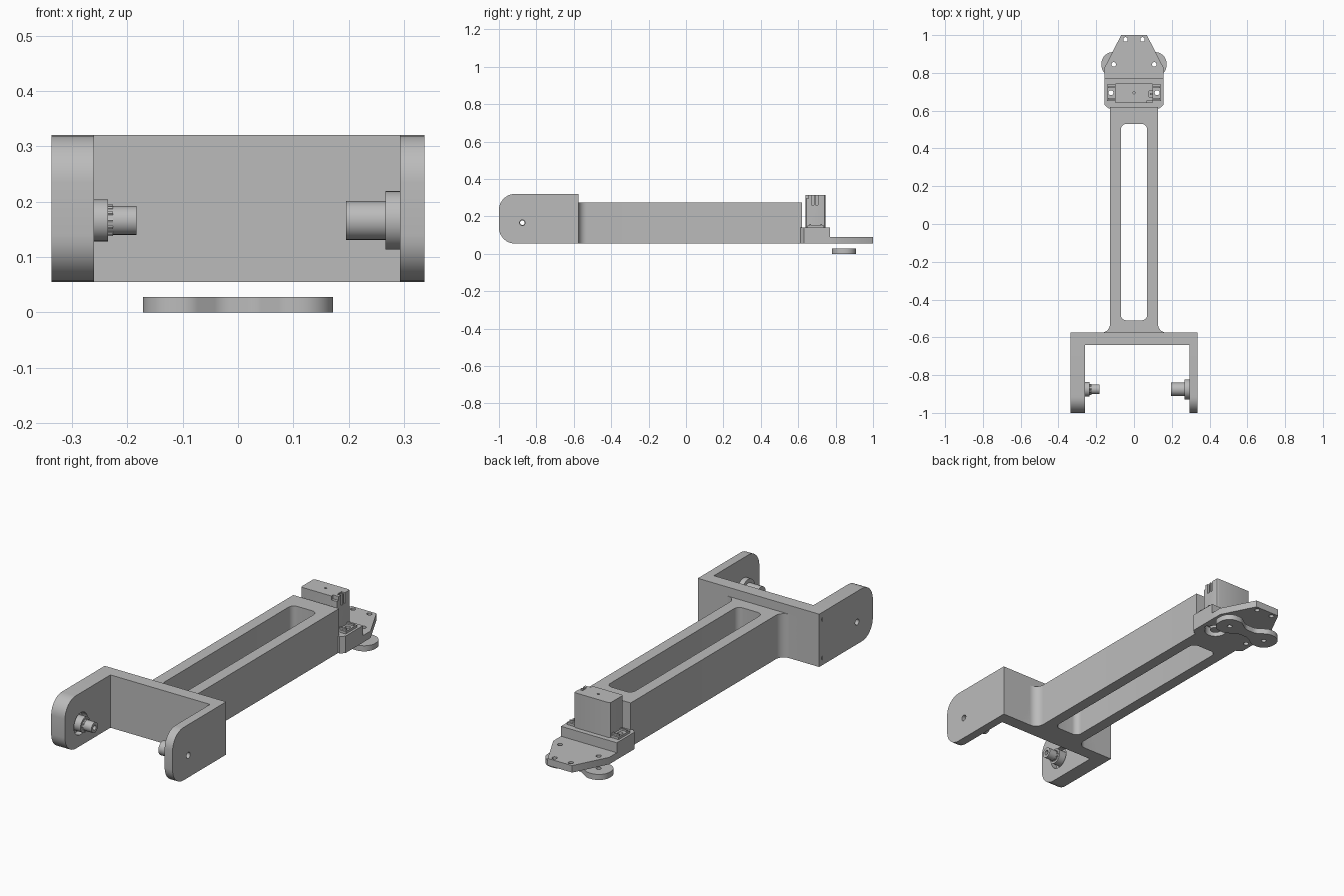
import bpy, bmesh, math
from mathutils import Vector, Matrix

cube = bpy.data.objects.get("Cube")
if cube:
    bpy.data.objects.remove(cube, do_unlink=True)

grey = bpy.data.materials.new("light grey plastic")
grey.use_nodes = True
colour = (0.5, 0.5, 0.5, 1)
grey.diffuse_color = colour
grey.node_tree.nodes["Principled BSDF"].inputs["Base Color"].default_value = colour


def rounded(corners, steps=8):
    """Outline from (u, v, radius) corners, each replaced by an arc."""
    out = []
    for i, (u, v, r) in enumerate(corners):
        p = Vector((u, v))
        if r == 0:
            out.append(p)
            continue
        a = (Vector(corners[i - 1][:2]) - p).normalized()
        b = (Vector(corners[(i + 1) % len(corners)][:2]) - p).normalized()
        half = a.angle(b) / 2
        c = p + (a + b).normalized() * (r / math.sin(half))
        start = p + a * (r / math.tan(half)) - c
        end = p + b * (r / math.tan(half)) - c
        turn = math.atan2(start.x * end.y - start.y * end.x, start.dot(end))
        for k in range(steps + 1):
            out.append(c + Matrix.Rotation(turn * k / steps, 2) @ start)
    return out


def mirrored(half):
    return half + [(-u, v, r) for u, v, r in reversed(half)]


def rect(u0, u1, v0, v1, r=0):
    return rounded([(u0, v0, r), (u1, v0, r), (u1, v1, r), (u0, v1, r)])


def circle(u, v, r, n=32):
    return [Vector((u + r * math.cos(math.tau * k / n),
                    v + r * math.sin(math.tau * k / n))) for k in range(n)]


def prism(name, outline, lo, hi, axis="z"):
    """Extrude an outline along z (outline in x, y) or x (outline in y, z)."""
    def place(p, h):
        return (p.x, p.y, h) if axis == "z" else (h, p.x, p.y)
    bm = bmesh.new()
    face = bm.faces.new([bm.verts.new(place(p, lo)) for p in outline])
    top = bmesh.ops.extrude_face_region(bm, geom=[face])["geom"]
    shift = Vector((0, 0, hi - lo)) if axis == "z" else Vector((hi - lo, 0, 0))
    bmesh.ops.translate(bm, vec=shift, verts=[g for g in top if isinstance(g, bmesh.types.BMVert)])
    bmesh.ops.recalc_face_normals(bm, faces=bm.faces)
    mesh = bpy.data.meshes.new(name)
    bm.to_mesh(mesh)
    bm.free()
    mesh.materials.append(grey)
    ob = bpy.data.objects.new(name, mesh)
    bpy.context.collection.objects.link(ob)
    return ob


def activate(ob):
    bpy.ops.object.select_all(action="DESELECT")
    ob.select_set(True)
    bpy.context.view_layer.objects.active = ob


def cut(ob, *cutters):
    activate(ob)
    for cutter in cutters:
        cutter.hide_render = True
        mod = ob.modifiers.new("cut", "BOOLEAN")
        mod.object = cutter
        mod.solver = "EXACT"
        bpy.ops.object.modifier_apply(modifier=mod.name)
        bpy.data.objects.remove(cutter, do_unlink=True)


def hole(u, v, r, lo, hi, axis="z"):
    return prism("cutter", circle(u, v, r), lo, hi, axis)


BASE, TOP, FRONT, BACK = 0.055, 0.32, -1.0, -0.575
PIN_Y, PIN_Z = -0.875, 0.166
SERVO_Y, HORN_Y = 0.695, 0.845

# Fork: two cheeks with rounded front corners and a cross wall
cheek = rounded([(FRONT, BASE, 0.085), (-0.6, BASE, 0), (-0.6, TOP, 0), (FRONT, TOP, 0.085)])
right_cheek = prism("right_fork_cheek", cheek, -0.337, -0.26, "x")
left_cheek = prism("left_fork_cheek", cheek, 0.293, 0.337, "x")
cut(right_cheek, hole(PIN_Y, PIN_Z, 0.055, -0.29, -0.2, "x"),
    hole(PIN_Y, PIN_Z, 0.015, -0.4, -0.28, "x"))
cut(left_cheek, hole(PIN_Y, PIN_Z, 0.015, 0.28, 0.4, "x"))
wall = prism("fork_cross_wall", rect(-0.337, 0.337, -0.64, BACK), BASE, TOP)
cut(wall, *[hole(-0.607, z, 0.013, -0.4, -0.3, "x") for z in (0.09, 0.285)])

# Pivot pins: wide collar and narrower shaft, with a bored centre
pins = [("right_pin_collar", 0.038, -0.295, -0.235), ("right_pin_shaft", 0.026, -0.24, -0.183),
        ("left_pin_collar", 0.053, 0.267, 0.3), ("left_pin_shaft", 0.035, 0.195, 0.27)]
for name, r, lo, hi in pins:
    pin = prism(name, circle(PIN_Y, PIN_Z, r), lo, hi, "x")
    cut(pin, hole(PIN_Y, PIN_Z, 0.012, lo - 0.1, hi + 0.1, "x"))
# Fine teeth on the right shaft
for k in range(12):
    a = math.tau * k / 12
    y, z = PIN_Y + 0.025 * math.cos(a), PIN_Z + 0.025 * math.sin(a)
    prism("spline_tooth", circle(y, z, 0.004, 6), -0.236, -0.226, "x")

# Arm: long slotted beam with fillets where it meets the fork
arm = prism("arm_beam", rounded(mirrored([
    (0.25, -0.59, 0), (0.25, BACK, 0), (0.127, BACK, 0.045), (0.127, 0.62, 0)])), BASE, 0.275)
cut(arm, prism("cutter", rect(-0.07, 0.07, -0.51, 0.53, 0.03), 0, 0.4))

# Servo mount block with a shaft opening underneath
mount = prism("servo_mount", rounded(mirrored([
    (0.135, 0.612, 0), (0.155, 0.63, 0), (0.155, 0.77, 0)])), BASE, 0.14)
cut(mount, hole(0.07, SERVO_Y, 0.052, 0, 0.1),
    *[hole(s * 0.122, SERVO_Y, 0.013, 0, 0.3) for s in (-1, 1)])
prism("servo_output_shaft", circle(0.07, SERVO_Y, 0.026), 0.06, 0.11)

# Tapered end plate with four screw holes
plate = prism("end_plate", rounded(mirrored([
    (0.155, 0.765, 0), (0.155, 0.83, 0), (0.068, 1.0, 0)])), BASE, 0.09)
screws = [(s * x, y) for s in (-1, 1) for x, y in ((0.045, 0.977), (0.107, HORN_Y))]
cut(plate, *[hole(x, y, 0.012, 0, 0.2) for x, y in screws])

# Servo: tall case with a cable notch in its left end
case = prism("servo_case", rounded([
    (-0.1, 0.64, 0.008), (0.1, 0.64, 0.008), (0.1, 0.745, 0.008), (-0.1, 0.745, 0.008)], 3), 0.13, 0.315)
cut(case, prism("cutter", rect(0.08, 0.2, 0.672, 0.705), 0.262, 0.4),
    prism("cutter", rect(0.07, 0.2, 0.6, 0.655), 0.295, 0.4),
    hole(0, SERVO_Y, 0.006, 0.305, 0.4))
prism("servo_cable_tab", rect(0.085, 0.1, 0.684, 0.693), 0.25, 0.315)

# Servo ears with screw holes and raised ribs
for side, s in (("right", -1), ("left", 1)):
    ear = prism(side + "_servo_ear", rect(*sorted((s * 0.098, s * 0.143)), 0.65, 0.738), 0.138, 0.152)
    cut(ear, hole(s * 0.122, SERVO_Y, 0.013, 0, 0.3))
    for y in (0.66, 0.72):
        prism(side + "_ear_rib", rect(*sorted((s * 0.1, s * 0.138)), y, y + 0.008), 0.15, 0.16)

# Servo horn: double ended, narrow waist, floating below the plate
half = [(0.03, -0.028, 0.05), (0.085, -0.065, 0.05), (0.172, -0.065, 0.06),
        (0.172, 0.065, 0.06), (0.085, 0.065, 0.05), (0.03, 0.028, 0.05)]
horn = prism("servo_horn", rounded([(u, v + HORN_Y, r) for u, v, r in mirrored(half)]), 0, 0.028)
cut(horn, *[hole(s * 0.107, HORN_Y, 0.012, -0.1, 0.1) for s in (-1, 1)])

# Smooth the round surfaces, keep the edges crisp
for ob in list(bpy.context.scene.objects):
    if ob.type == "MESH" and grey.name in ob.data.materials:
        activate(ob)
        bpy.ops.object.shade_smooth_by_angle(angle=math.radians(30))
